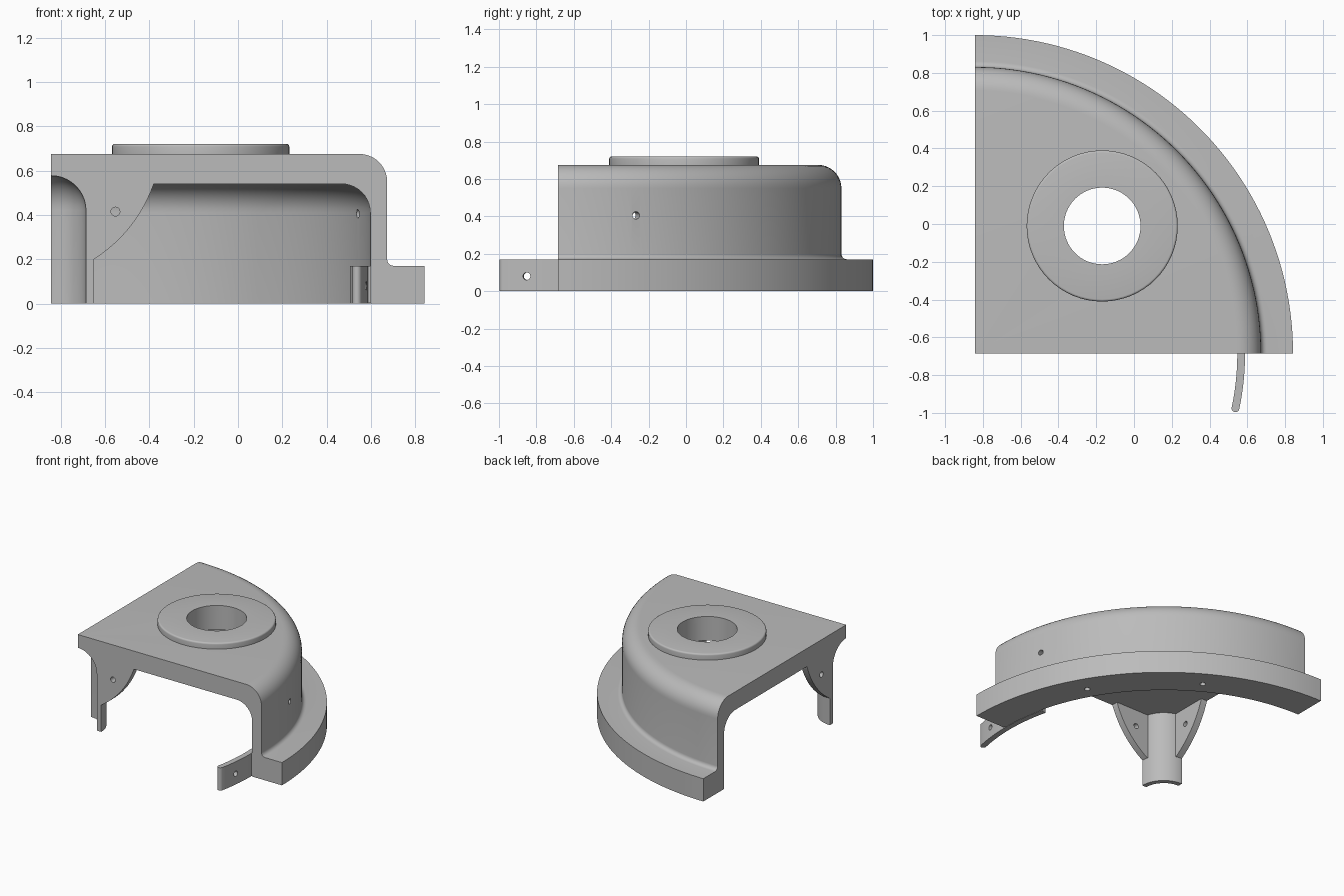
import bpy, bmesh, math
from math import sin, cos, radians, pi
from mathutils import Vector, Matrix

if "Cube" in bpy.data.objects:
    bpy.data.objects.remove(bpy.data.objects["Cube"])

AXIS = Vector((-0.843, -0.685, 0))      # corner axis of the quarter turn
TOP, CEILING, FLANGE = 0.675, 0.54, 0.17
WALL_IN, WALL_OUT, RIM = 1.44, 1.516, 1.685

grey = bpy.data.materials.new("plain grey")
grey.use_nodes = True
colour = (0.5, 0.5, 0.5, 1)
grey.diffuse_color = colour
grey.node_tree.nodes["Principled BSDF"].inputs["Base Color"].default_value = colour


def finish(name, bm):
    bmesh.ops.recalc_face_normals(bm, faces=bm.faces)
    mesh = bpy.data.meshes.new(name)
    bm.to_mesh(mesh)
    bm.free()
    obj = bpy.data.objects.new(name, mesh)
    bpy.context.collection.objects.link(obj)
    mesh.materials.append(grey)
    return obj


def arc(cx, cz, r, start, end, n=10):
    angles = [radians(start + (end - start) * i / n) for i in range(n + 1)]
    return [(cx + r * cos(a), cz + r * sin(a)) for a in angles]


def revolve(name, profile, start, end, steps, centre=AXIS):
    """Turn a closed (radius, height) profile; partial turns get end caps."""
    bm = bmesh.new()
    full = end - start == 360
    on_axis = {i: bm.verts.new(centre + Vector((0, 0, z)))
               for i, (r, z) in enumerate(profile) if r < 1e-5}
    rings = []
    for s in range(steps if full else steps + 1):
        a = radians(start + (end - start) * s / steps)
        rings.append([on_axis.get(i) or bm.verts.new(centre + Vector((r * cos(a), r * sin(a), z)))
                      for i, (r, z) in enumerate(profile)])
    for s in range(steps):
        a, b = rings[s], rings[(s + 1) % len(rings)]
        for i in range(len(profile)):
            j = (i + 1) % len(profile)
            corners = list(dict.fromkeys((a[i], a[j], b[j], b[i])))
            if len(corners) > 2:
                bm.faces.new(corners)
    if not full:
        bm.faces.new(rings[0])
        bm.faces.new(rings[-1])
    return finish(name, bm)


def extrude(name, points, depth):
    bm = bmesh.new()
    face = bm.faces.new([bm.verts.new(p) for p in points])
    moved = bmesh.ops.extrude_face_region(bm, geom=[face], use_keep_orig=True)["geom"]
    bmesh.ops.translate(bm, vec=depth, verts=[v for v in moved if isinstance(v, bmesh.types.BMVert)])
    return finish(name, bm)


def drill(obj, where, direction, radius, length):
    bm = bmesh.new()
    turn = Vector(direction).to_track_quat('Z', 'Y').to_matrix().to_4x4()
    bmesh.ops.create_cone(bm, cap_ends=True, segments=64 if radius > 0.1 else 20,
                          radius1=radius, radius2=radius, depth=length,
                          matrix=Matrix.Translation(where) @ turn)
    cutter = finish("cutter", bm)
    cutter.hide_render = True
    mod = obj.modifiers.new("hole", 'BOOLEAN')
    mod.operation, mod.solver, mod.object = 'DIFFERENCE', 'EXACT', cutter
    bpy.context.view_layer.objects.active = obj
    bpy.ops.object.modifier_apply(modifier=mod.name)
    bpy.data.objects.remove(cutter)


def polar(r, degrees, z):
    a = radians(degrees)
    return AXIS + Vector((r * cos(a), r * sin(a), z))


def radial(degrees):
    return Vector((cos(radians(degrees)), sin(radians(degrees)), 0))


# Quarter housing: top plate, rounded wall, flange and hollow corner post
post_in, post_out = 0.157, 0.193
profile = [(0, TOP)]
profile += arc(WALL_OUT - 0.125, TOP - 0.125, 0.125, 90, 0)
profile += arc(WALL_OUT + 0.03, FLANGE + 0.03, 0.03, 180, 270, 5)
profile += [(RIM, FLANGE), (RIM, 0), (WALL_IN, 0)]
profile += arc(WALL_IN - 0.13, CEILING - 0.13, 0.13, 0, 90)
profile += [(post_out, CEILING), (post_out, 0), (post_in, 0)]
profile += arc(0, 0.42, post_in, 0, 90)
housing = revolve("quarter_housing", profile, 0, 90, 48)

# Bore, wall hole and blind holes in the flange underside
bore_centre = AXIS + radial(45) * 0.954
drill(housing, bore_centre + Vector((0, 0, TOP)), (0, 0, 1), 0.203, 0.5)
drill(housing, polar(1.48, 16, 0.405), radial(16), 0.02, 0.3)
for angle in (30, 60):
    drill(housing, polar(1.545, angle, 0), (0, 0, 1), 0.02, 0.2)

# Raised ring around the bore
ring_profile = [(0.203, TOP), (0.203, 0.72)] + arc(0.388, 0.708, 0.012, 90, 0, 4) + [(0.4, TOP)]
ring = revolve("bore_ring", ring_profile, 0, 360, 64, bore_centre)

# Gusset fins beside the post, flush with the two cut faces
edge = [Vector((post_out, 0.2)), Vector((0.386, 0.324)), Vector((0.463, CEILING))]
curve = [edge[0] * (1 - t) ** 2 + edge[1] * 2 * t * (1 - t) + edge[2] * t * t
         for t in [i / 12 for i in range(13)]]
outline = [(0.18, 0.2)] + [tuple(p) for p in curve] + [(0.463, 0.55), (0.18, 0.55)]
fins = []
for name, along, across in (("front_fin", Vector((1, 0, 0)), Vector((0, 1, 0))),
                            ("side_fin", Vector((0, 1, 0)), Vector((1, 0, 0)))):
    fin = extrude(name, [AXIS + along * r + Vector((0, 0, z)) for r, z in outline], across * 0.05)
    drill(fin, AXIS + along * 0.29 + Vector((0, 0, 0.415)), across, 0.02, 0.3)
    fins.append(fin)

# Curved joining tongue with a rounded tip, backed by a pad on the wall
inner, outer, first, last = 1.39, 1.431, -11.9, 14
mid, half = (inner + outer) / 2, (outer - inner) / 2
angles = [first + (last - first) * i / 16 for i in range(17)]
plan = [polar(outer, a, 0) for a in reversed(angles)]
tip = polar(mid, first, 0)
out_dir, back_dir = radial(first), radial(first - 90)
plan += [tip + out_dir * half * cos(pi * i / 8) + back_dir * half * sin(pi * i / 8) for i in range(1, 8)]
plan += [polar(inner, a, 0) for a in angles]
tongue = extrude("joining_tongue", plan, Vector((0, 0, FLANGE)))
for angle in (-6.7, 6.7):
    drill(tongue, polar(mid, angle, 0.08), radial(angle), 0.02, 0.1)
pad = revolve("tongue_pad", [(1.42, 0.002), (1.45, 0.002), (1.45, FLANGE), (1.42, FLANGE)], 0.3, 13.8, 8)

# Smooth curved surfaces, keep crisp edges
bpy.ops.object.select_all(action='DESELECT')
for obj in [housing, ring, tongue, pad] + fins:
    obj.select_set(True)
bpy.context.view_layer.objects.active = housing
bpy.ops.object.shade_smooth_by_angle(angle=radians(30))
